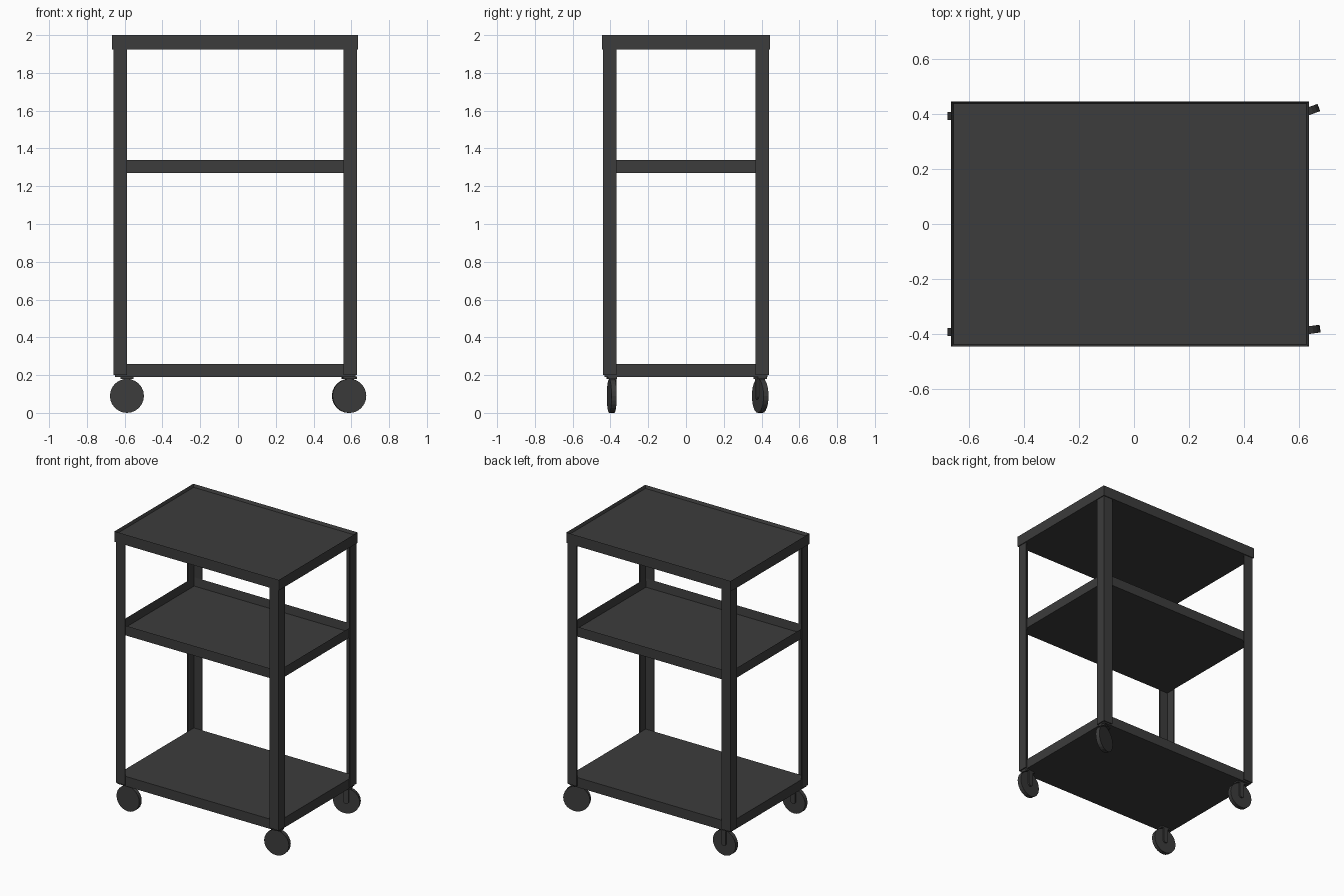
import bpy
import bmesh
from math import radians
from mathutils import Matrix, Vector

old = bpy.data.objects.get("Cube")
if old:
    bpy.data.objects.remove(old, do_unlink=True)

COLOUR = (0.045, 0.045, 0.045, 1)
metal = bpy.data.materials.new("charcoal")
metal.use_nodes = True
metal.diffuse_color = COLOUR
metal.node_tree.nodes["Principled BSDF"].inputs["Base Color"].default_value = COLOUR

CX = -0.015          # the frame sits slightly off centre
HX, HY = 0.645, 0.44  # half size over the posts


def finish(bm, name, matrix=Matrix()):
    mesh = bpy.data.meshes.new(name)
    bmesh.ops.recalc_face_normals(bm, faces=bm.faces)
    bm.to_mesh(mesh)
    bm.free()
    mesh.materials.append(metal)
    obj = bpy.data.objects.new(name, mesh)
    obj.matrix_world = matrix
    bpy.context.collection.objects.link(obj)
    return obj


def add_box(bm, lo, hi):
    lo, hi = Vector(lo), Vector(hi)
    m = Matrix.Translation((lo + hi) / 2) @ Matrix.Diagonal((*(hi - lo), 1))
    return bmesh.ops.create_cube(bm, size=1, matrix=m)["verts"]


def shelf(name, hx, hy, z0, z1, rim=0, depth=0):
    """Flat slab, with its top face inset and sunk when a rim is given."""
    bm = bmesh.new()
    add_box(bm, (CX - hx, -hy, z0), (CX + hx, hy, z1))
    if rim:
        top = max(bm.faces, key=lambda f: f.calc_center_median().z)
        bmesh.ops.inset_region(bm, faces=[top], thickness=rim)
        bmesh.ops.translate(bm, verts=top.verts, vec=(0, 0, -depth))
    finish(bm, name)


# Shelves
shelf("top_shelf", HX + 0.006, HY + 0.006, 1.925, 2.0, 0.012, 0.02)
shelf("middle_shelf", HX - 0.008, HY - 0.008, 1.27, 1.34, 0.008, 0.06)
shelf("bottom_shelf", HX - 0.008, HY - 0.008, 0.19, 0.26)


# Angle-iron posts at the four corners
def post(name, sx, sy, width=0.072, t=0.008):
    bm = bmesh.new()
    profile = [(0, 0), (width, 0), (width, t), (t, t), (t, width), (0, width)]
    verts = [bm.verts.new((CX + sx * (HX - a), sy * (HY - b), 0.2)) for a, b in profile]
    face = bm.faces.new(verts)
    ext = bmesh.ops.extrude_face_region(bm, geom=[face])["geom"]
    moved = [v for v in ext if isinstance(v, bmesh.types.BMVert)]
    bmesh.ops.translate(bm, verts=moved, vec=(0, 0, 1.74))
    finish(bm, name)


# Swivelling caster: disc wheel, one side arm, hub and mounting plate
def caster(name, x, y, angle):
    r = 0.09
    place = Matrix.Translation((x, y, 0)) @ Matrix.Rotation(radians(angle), 4, "Z")
    side = Matrix.Rotation(radians(90), 4, "X")
    wheel = bmesh.new()
    bmesh.ops.create_cone(wheel, cap_ends=True, segments=24, radius1=r, radius2=r,
                          depth=0.028, matrix=Matrix.Translation((0, 0, r)) @ side)
    finish(wheel, name + "_wheel", place)
    fork = bmesh.new()
    add_box(fork, (-0.018, 0.014, r), (0.018, 0.024, 0.192))
    bmesh.ops.create_cone(fork, cap_ends=True, segments=16, radius1=0.018, radius2=0.018,
                          depth=0.01, matrix=Matrix.Translation((0, 0.019, r)) @ side)
    add_box(fork, (-0.035, -0.024, 0.18), (0.035, 0.024, 0.192))
    finish(fork, name + "_fork", place)


corners = {"front_right": (-1, -1, 0), "back_right": (-1, 1, 0),
           "front_left": (1, -1, 8), "back_left": (1, 1, 200)}
for label, (sx, sy, angle) in corners.items():
    post(label + "_post", sx, sy)
    caster(label + "_caster", sx * 0.588, sy * 0.393, angle)
